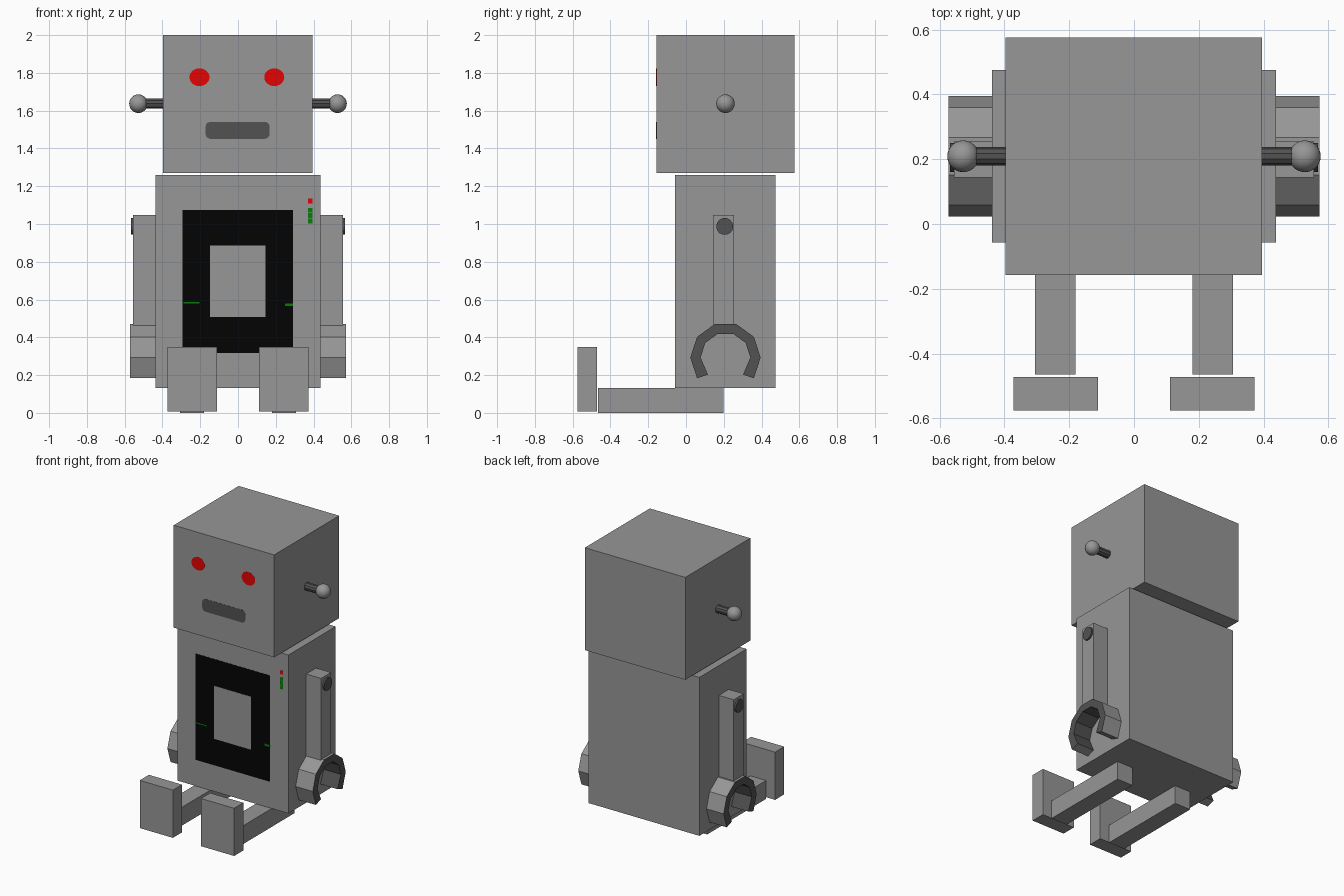
import bpy, bmesh, math
from mathutils import Vector

if "Cube" in bpy.data.objects:
    bpy.data.objects.remove(bpy.data.objects["Cube"])


def material(name, r, g, b):
    m = bpy.data.materials.new(name)
    m.diffuse_color = (r, g, b, 1)
    m.use_nodes = True
    m.node_tree.nodes["Principled BSDF"].inputs["Base Color"].default_value = m.diffuse_color
    return m


GREY = material("body grey", 0.308, 0.308, 0.308)
DARK = material("dark grey", 0.085, 0.085, 0.085)
BLACK = material("panel black", 0.0012, 0.0012, 0.0012)
RED = material("eye red", 0.78, 0.001, 0.001)
GREEN = material("light green", 0.002, 0.2, 0.002)


def finish(name, bm, *mats):
    bmesh.ops.recalc_face_normals(bm, faces=bm.faces)
    me = bpy.data.meshes.new(name)
    bm.to_mesh(me)
    bm.free()
    for m in mats:
        me.materials.append(m)
    ob = bpy.data.objects.new(name, me)
    bpy.context.collection.objects.link(ob)
    return ob


def box(name, x, y, z, mat=GREY):
    bm = bmesh.new()
    bmesh.ops.create_cube(bm, size=1)
    for v in bm.verts:
        for i, (lo, hi) in enumerate((x, y, z)):
            v.co[i] = lo if v.co[i] < 0 else hi
    return finish(name, bm, mat)


def prism(name, points, depth, *mats):
    """Extrude a closed outline of 3D points along the depth vector."""
    bm = bmesh.new()
    face = bm.faces.new([bm.verts.new(p) for p in points])
    res = bmesh.ops.extrude_face_region(bm, geom=[face], use_keep_orig=True)
    verts = [g for g in res["geom"] if isinstance(g, bmesh.types.BMVert)]
    bmesh.ops.translate(bm, verts=verts, vec=Vector(depth))
    return finish(name, bm, *mats)


def rod(name, x0, x1, y, z, r, sides, mat):
    ring = [2 * math.pi * i / sides for i in range(sides)]
    return prism(name, [(x0, y + r * math.cos(a), z + r * math.sin(a)) for a in ring],
                 (x1 - x0, 0, 0), mat)


# Head and torso
HEAD_Y, BODY_Y = -0.157, -0.057
box("head", (-0.397, 0.395), (HEAD_Y, 0.575), (1.27, 2.0))
box("torso", (-0.438, 0.438), (BODY_Y, 0.475), (0.131, 1.26))

# Mouth: plate with rounded corners
mouth = []
for cx, cz, start in ((0.142, 1.515, 0), (-0.146, 1.515, 90),
                      (-0.146, 1.477, 180), (0.142, 1.477, 270)):
    for k in range(4):
        a = math.radians(start + 30 * k)
        mouth.append((cx + 0.026 * math.cos(a), HEAD_Y + 0.001, cz + 0.026 * math.sin(a)))
prism("mouth", mouth, (0, -0.002, 0), DARK)


# Chest panel, window and lights: thin plates on the torso front
def plate(name, x, z, mat, out):
    box(name, x, (BODY_Y - out, BODY_Y + 0.001), z, mat)


plate("chest_panel", (-0.294, 0.292), (0.318, 1.075), BLACK, 0.001)
plate("chest_window", (-0.148, 0.145), (0.507, 0.885), GREY, 0.002)
plate("red_light", (0.37, 0.394), (1.108, 1.135), RED, 0.001)
for z in (1.073, 1.044, 1.015):
    plate("green_light", (0.37, 0.394), (z - 0.013, z + 0.013), GREEN, 0.001)
plate("left_panel_mark", (-0.288, -0.205), (0.58, 0.587), GREEN, 0.002)
plate("right_panel_mark", (0.25, 0.291), (0.565, 0.58), GREEN, 0.002)

for s, side in ((-1, "left"), (1, "right")):
    def span(a, b):
        return tuple(sorted((s * a, s * b)))

    # Eye
    prism(side + "_eye",
          [(s * 0.198 - 0.006 + 0.053 * math.cos(i * math.pi / 12), HEAD_Y + 0.001,
            1.777 + 0.047 * math.sin(i * math.pi / 12)) for i in range(24)],
          (0, -0.002, 0), RED)

    # Antenna with ball end
    rod(side + "_antenna", s * 0.39, s * 0.49, 0.209, 1.637, 0.028, 10, DARK)
    bm = bmesh.new()
    bmesh.ops.create_uvsphere(bm, u_segments=24, v_segments=16, radius=0.049)
    bmesh.ops.translate(bm, verts=bm.verts, vec=(s * 0.527, 0.209, 1.637))
    for f in bm.faces:
        f.smooth = True
    finish(side + "_antenna_ball", bm, GREY)

    # Arm and shoulder bolt
    box(side + "_arm", span(0.436, 0.555), (0.143, 0.255), (0.44, 1.048))
    rod(side + "_bolt", s * 0.53, s * 0.567, 0.205, 0.987, 0.045, 14, DARK)

    # Claw hand: open ten-sided ring, dark on its sides and inside
    centre = Vector((0, 0.209, 0.293))
    angles = [math.radians(-36 + 36 * i) for i in range(8)]
    outer = [(centre.y + 0.186 * math.cos(a), centre.z + 0.186 * math.sin(a)) for a in angles]
    inner = [(centre.y + 0.132 * math.cos(a), centre.z + 0.132 * math.sin(a)) for a in angles]
    inner[0], inner[-1] = (0.302, 0.203), (0.116, 0.203)
    outline = [(s * 0.425, y, z) for y, z in outer + inner[::-1]]
    hand = prism(side + "_hand", outline, (s * 0.148, 0, 0), GREY, DARK)
    for p in hand.data.polygons:
        out = p.center - centre
        out.x = 0
        p.material_index = int(abs(p.normal.x) > 0.9 or p.normal.dot(out) < -0.05)

    # Leg lying forward and upright foot
    box(side + "_leg", span(0.18, 0.306), (-0.465, 0.199), (0, 0.131))
    box(side + "_foot", span(0.111, 0.372), (-0.575, -0.472), (0.008, 0.348))
